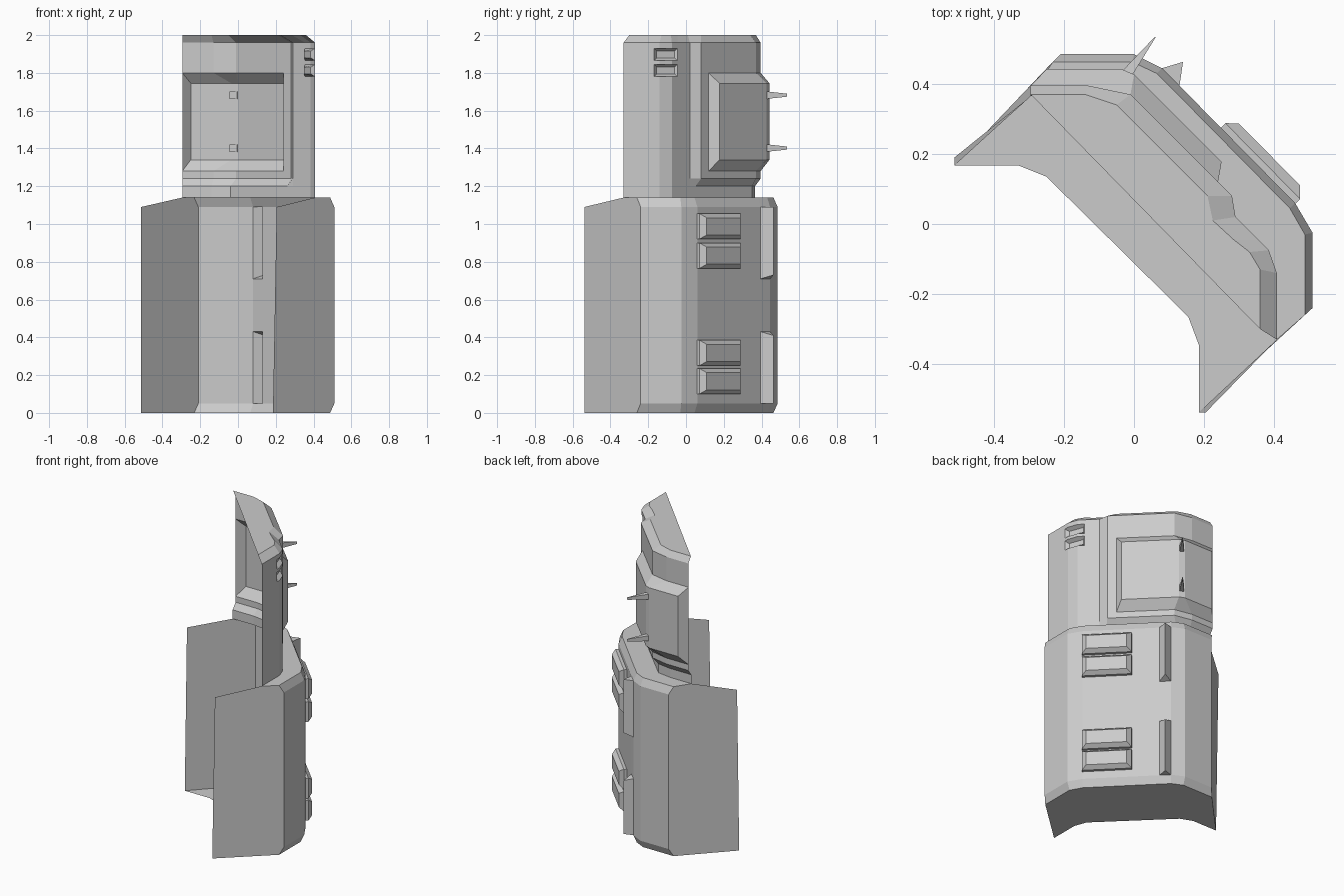
import bpy, bmesh
from mathutils import Vector

if "Cube" in bpy.data.objects:
    bpy.data.objects.remove(bpy.data.objects["Cube"])


def build(name, polys):
    """Flat-shaded object from polygons, welded where they touch."""
    bm = bmesh.new()
    for p in polys:
        bm.faces.new([bm.verts.new(v) for v in p])
    bmesh.ops.remove_doubles(bm, verts=bm.verts, dist=0.0005)
    bmesh.ops.recalc_face_normals(bm, faces=bm.faces)
    me = bpy.data.meshes.new(name)
    bm.to_mesh(me)
    bm.free()
    ob = bpy.data.objects.new(name, me)
    bpy.context.collection.objects.link(ob)
    return ob


def at(path, z):
    return [(x, y, z) for x, y in path]


def loft(rings, skip=()):
    """Quads between successive open rings; skip holds (segment, z_low, z_high) openings."""
    out = []
    for a, b in zip(rings, rings[1:]):
        zm = (a[0][2] + b[0][2]) / 2
        for i in range(len(a) - 1):
            if not any(i == s and lo < zm < hi for s, lo, hi in skip):
                out.append([a[i], a[i + 1], b[i + 1], b[i]])
    return out


# Plan outlines, from the left end round the outside to the right end
low = [(-.21, .485), (0, .485), (.08, .445), (.13, .395), (.46, .06), (.51, -.025), (.51, -.24)]
low_in = [(-.232, .463), (-.005, .463), (.065, .43), (.115, .38), (.445, .045), (.488, -.03), (.488, -.26)]
inner = [(.185, -.538), (.185, -.345), (.155, -.265), (-.25, .135), (-.33, .167), (-.513, .167)]
base = [(-.295, .365), (-.14, .365), (-.04, .35), (.22, .09), (.26, .05), (.29, .02),
        (.355, -.045), (.385, -.075), (.408, -.14), (.408, -.17), (.408, -.33)]
main = [(-.295, .395), (-.13, .395), (-.01, .37), (.24, .12), (.28, .08)] + base[5:]
crown = [(-.295, .37), (-.14, .37), (-.05, .34), (.18, .11), (.21, .08), (.225, .01),
         (.285, -.045), (.33, -.08), (.36, -.13), (.36, -.16), (.36, -.30)]
fins = [(.05, .43), (.71, 1.09)]
vents = [(1.78, 1.845), (1.865, 1.93)]

# Lower shell: open-backed wall, floor, end plates and ledge
rings = [at(low_in, 0)] + [at(low, z) for z in (.05, .43, .71, 1.09)] + [at(low_in, 1.14)]
polys = loft(rings, [(2, a, b) for a, b in fins])
polys.append(rings[0] + at(inner, 0))
for k, tip_top, tip_bot, corner in ((0, (-.513, .19, 1.09), (-.513, .167, 0), (*base[0], 1.14)),
                                    (-1, (.205, -.538, 1.09), (.185, -.538, 0), (*base[-1], 1.14))):
    polys.append([r[k] for r in rings] + [corner, tip_top, tip_bot])
polys.append(at(low_in, 1.14) + at(base, 1.14)[::-1])
build("lower_shell", polys)

# Upper shell with panel opening and vent openings
zs = (1.24, 1.28, 1.78, 1.8, 1.845, 1.865, 1.93, 1.96)
rings = [at(base, 1.14), at(base, 1.2)] + [at(main, z) for z in zs] + [at(crown, 2)]
skip = [(s, 1.28, 1.8) for s in range(3)]
skip += [(s, a, b) for s in (6, 7, 8) for a, b in vents]
polys = loft(rings, skip) + [at(crown, 2)]
build("upper_shell", polys)

# Vent pockets behind the openings
for n, (a, b) in enumerate(vents):
    p = main[6:10]
    q0, q1 = (.35, -.06), (.385, -.155)
    lo, hi = at(p, a), at(p, b)
    fl = at([q0, q1], a + .015)
    fh = at([q0, q1], b - .015)
    build("vent_%d" % n, [lo + fl[::-1], hi + fh[::-1], fl + fh[::-1],
                          [lo[0], fl[0], fh[0], hi[0]], [lo[-1], fl[1], fh[1], hi[-1]]])

# Raised access panel with sloped border
inn = main[:4]
out = [(-.25, .442), (-.035, .442), (0, .427), (.25, .177)]
rings = [at(inn, 1.28), at(out, 1.34), at(out, 1.745), at(inn, 1.8)]
build("access_panel", loft(rings) + [[r[0] for r in rings], [r[-1] for r in rings]])

# Spikes on the panel
for n, z in enumerate((1.40, 1.68)):
    sq = [(-.045, .425, z - .018), (-.005, .425, z - .018), (-.005, .425, z + .022), (-.045, .425, z + .022)]
    tip = [(.058, .533, z - .006), (.063, .535, z - .006), (.063, .535, z + .01), (.058, .533, z + .01)]
    build("spike_%d" % n, [sq, tip] + [[sq[i], sq[i - 1], tip[i - 1], tip[i]] for i in range(4)])

# Triangular fins over the lower wall openings
for n, (a, b) in enumerate(fins):
    p, q, t = low[2], low[3], (.14, .463)
    za, zb = (a + .02, b) if n else (a, b - .02)
    build("fin_%d" % n, [[(*p, a), (*t, za), (*t, zb), (*p, b)], [(*q, a), (*t, za), (*t, zb), (*q, b)],
                         [(*p, a), (*q, a), (*t, za)], [(*p, b), (*q, b), (*t, zb)]])

# Bevelled pads on the diagonal wall
along = Vector((.38, -.385, 0)).normalized()
away = Vector((.385, .38, 0)).normalized()
mid = Vector((.355, .167, 0))
for n, (a, b) in enumerate(((.10, .235), (.25, .385), (.765, .9), (.92, 1.055))):
    def ring(half, d, inset):
        return [tuple(mid + along * u + away * d + Vector((0, 0, z))) for u, z in
                ((-half, a + inset), (half, a + inset), (half, b - inset), (-half, b - inset))]
    r = [ring(.152, -.005, 0), ring(.152, .018, 0), ring(.125, .045, .022)]
    build("pad_%d" % n, [r[0], r[2]] + [[x[i], x[i - 1], y[i - 1], y[i]]
                                        for x, y in zip(r, r[1:]) for i in range(4)])
